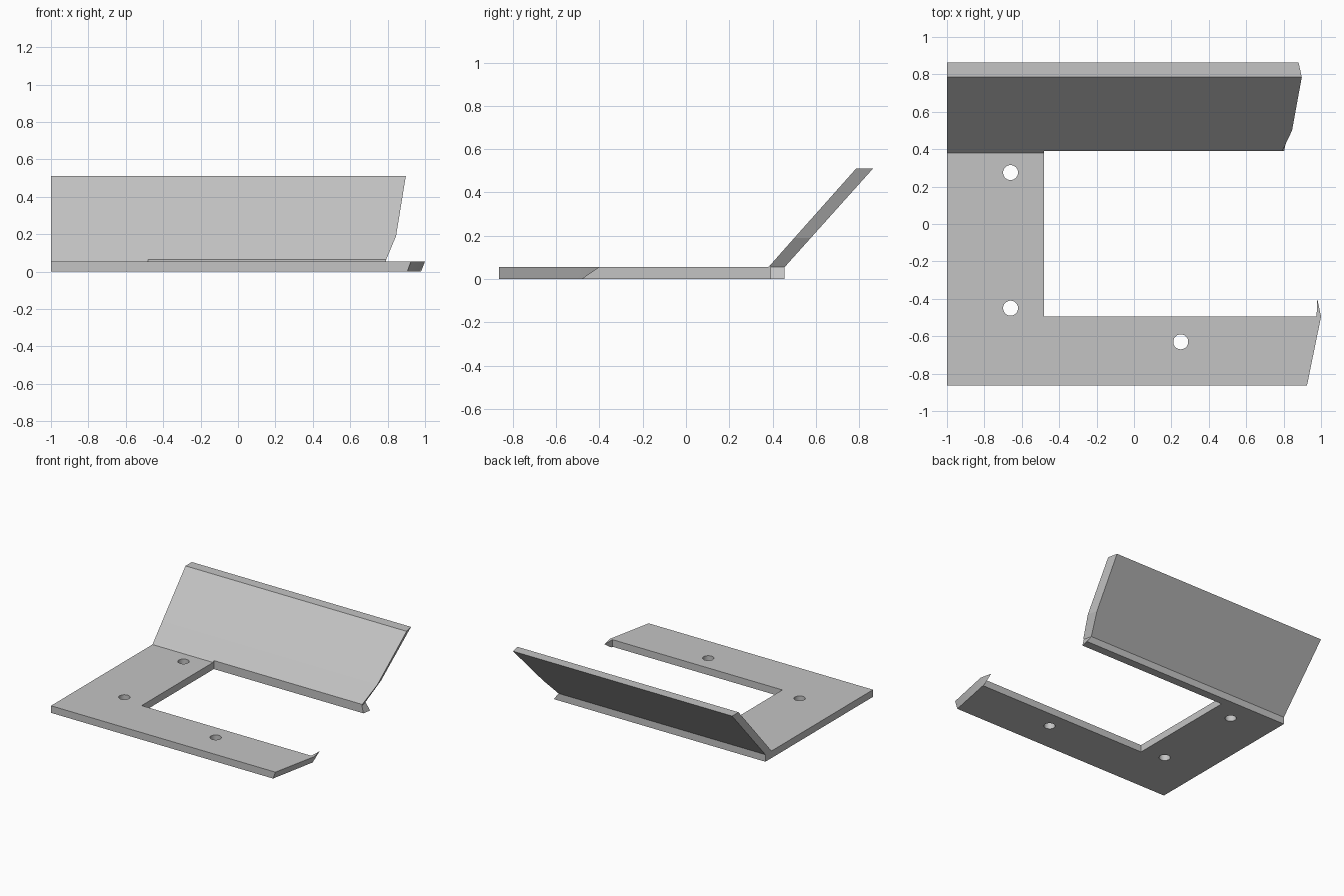
import bpy
import bmesh

cube = bpy.data.objects.get("Cube")
if cube:
    bpy.data.objects.remove(cube, do_unlink=True)

grey = bpy.data.materials.new("light_grey")
grey.use_nodes = True
COLOUR = (0.55, 0.55, 0.55, 1)
grey.diffuse_color = COLOUR
grey.node_tree.nodes["Principled BSDF"].inputs["Base Color"].default_value = COLOUR

THICK = 0.055


def loft(name, loop_a, loop_b, close_b=None):
    """Solid between two matching loops; close_b optionally splits the second cap."""
    bm = bmesh.new()
    a = [bm.verts.new(p) for p in loop_a]
    b = [bm.verts.new(p) for p in loop_b]
    n = len(a)
    bm.faces.new(a)
    for cap in close_b or [range(n)]:
        bm.faces.new([b[i] for i in cap])
    for i in range(n):
        j = (i + 1) % n
        bm.faces.new((a[i], a[j], b[j], b[i]))
    bmesh.ops.recalc_face_normals(bm, faces=bm.faces)
    mesh = bpy.data.meshes.new(name)
    bm.to_mesh(mesh)
    bm.free()
    mesh.materials.append(grey)
    obj = bpy.data.objects.new(name, mesh)
    bpy.context.collection.objects.link(obj)
    return obj


# C-shaped base plate: (x at bottom, x at top, y bottom, y top)
outline = [
    (-1, -1, -0.863, -0.863),
    (0.905, 0.925, -0.863, -0.863),
    (0.979, 1.0, -0.485, -0.495),
    (0.978, 0.98, -0.48, -0.40),
    (0.975, 0.976, -0.495, -0.495),
    (-0.48, -0.48, -0.495, -0.495),
    (-0.48, -0.48, 0.39, 0.39),
    (0.803, 0.79, 0.39, 0.39),
    (0.815, 0.775, 0.455, 0.455),
    (-1, -1, 0.455, 0.455),
]
plate = loft("base_plate",
             [(xb, yb, 0) for xb, xt, yb, yt in outline],
             [(xt, yt, THICK) for xb, xt, yb, yt in outline])

# Screw holes through the plate
for x, y in [(-0.66, 0.275), (-0.66, -0.45), (0.25, -0.63)]:
    bpy.ops.mesh.primitive_cylinder_add(vertices=40, radius=0.04, depth=0.3,
                                        location=(x, y, THICK / 2))
    cutter = bpy.context.object
    cutter.name = "hole_cutter"
    cutter.hide_render = True
    cutter.data.materials.append(grey)
    mod = plate.modifiers.new("hole", "BOOLEAN")
    mod.operation = "DIFFERENCE"
    mod.solver = "EXACT"
    mod.object = cutter
    bpy.context.view_layer.objects.active = plate
    bpy.ops.object.modifier_apply(modifier=mod.name)
    bpy.data.objects.remove(cutter, do_unlink=True)

# Sloping flange: (x at the trimmed end, y, z)
section = [
    (0.79, 0.39, THICK),
    (0.793, 0.39, 0.066),
    (0.845, 0.50, 0.19),
    (0.897, 0.785, 0.51),
    (0.88, 0.863, 0.51),
    (0.825, 0.576, 0.19),
    (0.775, 0.455, THICK),
]
loft("sloping_flange", [(-1, y, z) for x, y, z in section], section,
     close_b=[(0, 1, 2, 5, 6), (2, 3, 4, 5)])

# Fillet strip where the flange meets the wide side of the plate
toe = [(0.38, THICK), (0.39, 0.066), (0.39, THICK)]
loft("flange_toe", [(-1, y, z) for y, z in toe], [(-0.48, y, z) for y, z in toe])

# Smooth hole walls, sharp edges elsewhere
bpy.ops.object.select_all(action="DESELECT")
plate.select_set(True)
bpy.context.view_layer.objects.active = plate
bpy.ops.object.shade_smooth_by_angle(angle=0.5)
